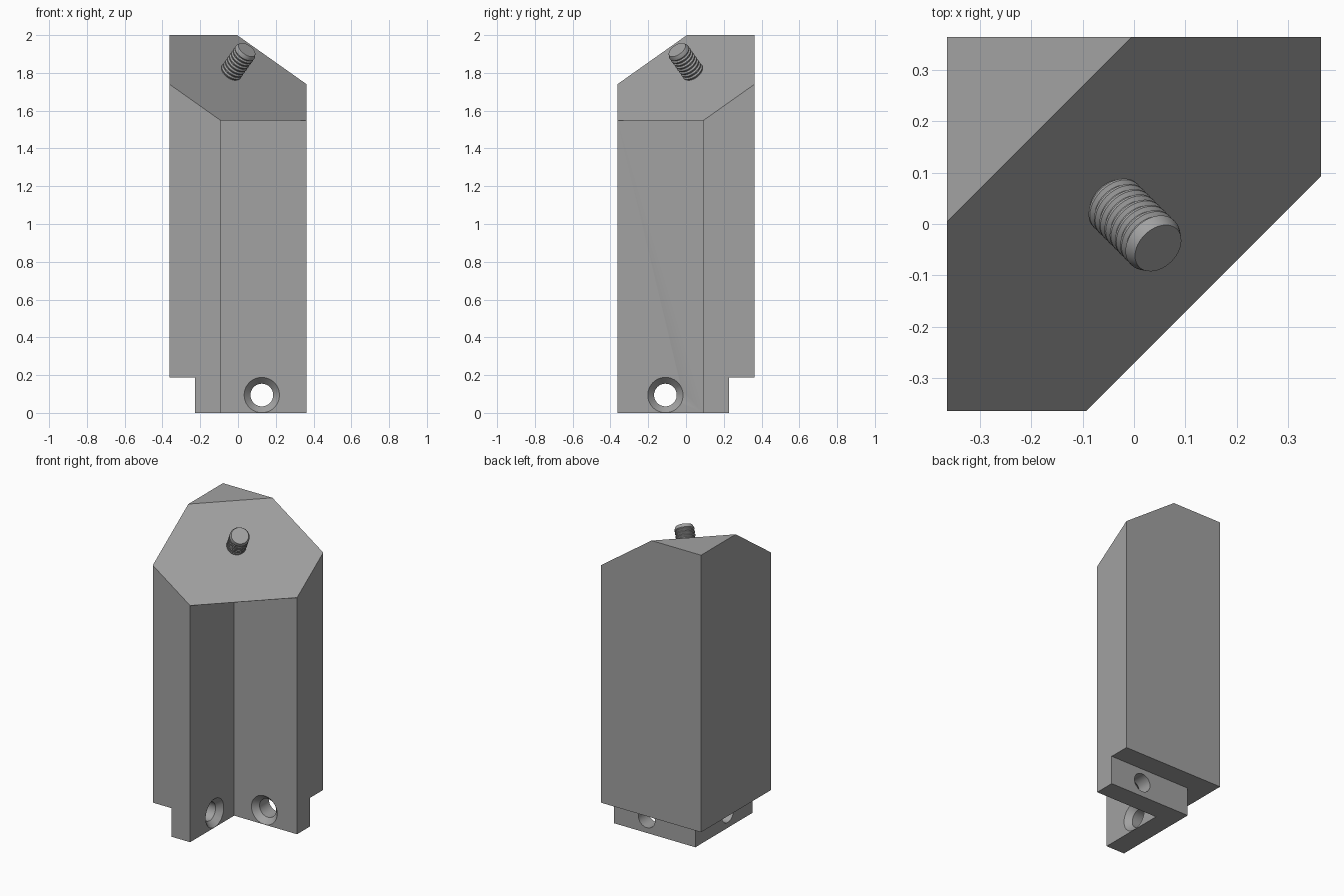
import bpy, bmesh, math
from mathutils import Vector, Matrix

if "Cube" in bpy.data.objects:
    bpy.data.objects.remove(bpy.data.objects["Cube"])

H = 0.363        # half width of the square footprint
T = 0.0925       # inner faces of the two walls
STEP = 0.2265    # outer faces of the stepped foot
STEP_Z = 0.187   # height of the foot
CEIL = 1.547     # underside of the sloped head
SLOPE_MID = 1.74 # slope height on the diagonal x = y

grey = bpy.data.materials.new("grey")
grey.diffuse_color = (0.36, 0.36, 0.36, 1)
grey.use_nodes = True
grey.node_tree.nodes["Principled BSDF"].inputs["Base Color"].default_value = grey.diffuse_color


def slope_z(x, y):
    return SLOPE_MID - math.sqrt(0.5) * (x - y)


def add_object(name, bm):
    bmesh.ops.recalc_face_normals(bm, faces=bm.faces)
    mesh = bpy.data.meshes.new(name)
    bm.to_mesh(mesh)
    bm.free()
    mesh.materials.append(grey)
    obj = bpy.data.objects.new(name, mesh)
    bpy.context.collection.objects.link(obj)
    return obj


def box(name, lo, hi):
    bm = bmesh.new()
    bmesh.ops.create_cube(bm, size=1)
    for v in bm.verts:
        v.co = [lo[i] + (v.co[i] + 0.5) * (hi[i] - lo[i]) for i in range(3)]
    return add_object(name, bm)


def lathe(name, profile, origin, axis, sides=48):
    """Closed solid of revolution from (radius, distance) pairs along an axis."""
    bm = bmesh.new()
    rings = [[bm.verts.new((r * math.cos(2 * math.pi * i / sides),
                            r * math.sin(2 * math.pi * i / sides), d))
              for i in range(sides)] for r, d in profile]
    for a, b in zip(rings, rings[1:]):
        for i in range(sides):
            j = (i + 1) % sides
            bm.faces.new((a[i], a[j], b[j], b[i]))
    bm.faces.new(rings[0][::-1])
    bm.faces.new(rings[-1])
    turn = Vector(axis).to_track_quat('Z', 'Y').to_matrix().to_4x4()
    bm.transform(Matrix.Translation(origin) @ turn)
    return add_object(name, bm)


# Body: convex block with a sloped top and one bevelled corner
bm = bmesh.new()
top = -(2 - SLOPE_MID) * math.sqrt(2) + H   # slope meets the flat top here
plan = [(-H, -H), (-T, -H), (H, T), (H, H), (-H, H)]
points = [(x, y, 0) for x, y in plan]
points += [(x, y, slope_z(x, y)) for x, y in plan[:4]]
points += [(-H, -top + 0, 2), (top, H, 2), (-H, H, 2)]
# the flat top triangle runs along the line x - y = top - H
points[-3] = (-H, -top, 2)
bmesh.ops.convex_hull(bm, input=[bm.verts.new(p) for p in points])
bmesh.ops.dissolve_limit(bm, angle_limit=math.radians(1),
                         verts=bm.verts, edges=bm.edges)
body = add_object("body", bm)

# Cutters: inner corner, two foot steps, two countersunk screw holes
hole = [(0.1035, -0.01), (0.0935, 0), (0.06, 0.036), (0.06, 0.25)]
cutters = [
    box("inner_corner_cutter", (-T, -1, -1), (1, T, CEIL)),
    box("left_step_cutter", (-1, -1, -1), (-STEP, 1, STEP_Z)),
    box("back_step_cutter", (-1.1, STEP, -1.1), (1.1, 1.1, STEP_Z)),
    lathe("back_hole_cutter", hole, (0.126, T, 0.0945), (0, 1, 0)),
    lathe("left_hole_cutter", hole, (-T, -0.109, 0.0945), (-1, 0, 0)),
]
for cutter in cutters:
    mod = body.modifiers.new(cutter.name, 'BOOLEAN')
    mod.operation = 'DIFFERENCE'
    mod.solver = 'EXACT'
    mod.object = cutter
bpy.context.view_layer.update()
graph = bpy.context.evaluated_depsgraph_get()
cut_mesh = bpy.data.meshes.new_from_object(body.evaluated_get(graph))
body.modifiers.clear()
body.data = cut_mesh
for cutter in cutters:
    bpy.data.objects.remove(cutter)

# Threaded stud standing square on the slope
R, ROOT, PITCH, TURNS = 0.06, 0.053, 0.0205, 8
profile = [(ROOT, -0.02)]
for k in range(TURNS):
    d = k * PITCH
    profile += [(ROOT, d), (ROOT, d + 0.15 * PITCH),
                (R, d + 0.45 * PITCH), (R, d + 0.7 * PITCH)]
profile += [(0.052, 0.176)]
base = (-0.041, 0.041, slope_z(-0.041, 0.041))
stud = lathe("threaded_stud", profile, base, (1, -1, math.sqrt(2)), 40)

# Smooth the round surfaces, keep the edges sharp
for obj in (body, stud):
    bpy.ops.object.select_all(action='DESELECT')
    obj.select_set(True)
    bpy.context.view_layer.objects.active = obj
    bpy.ops.object.shade_smooth_by_angle(angle=math.radians(25))
